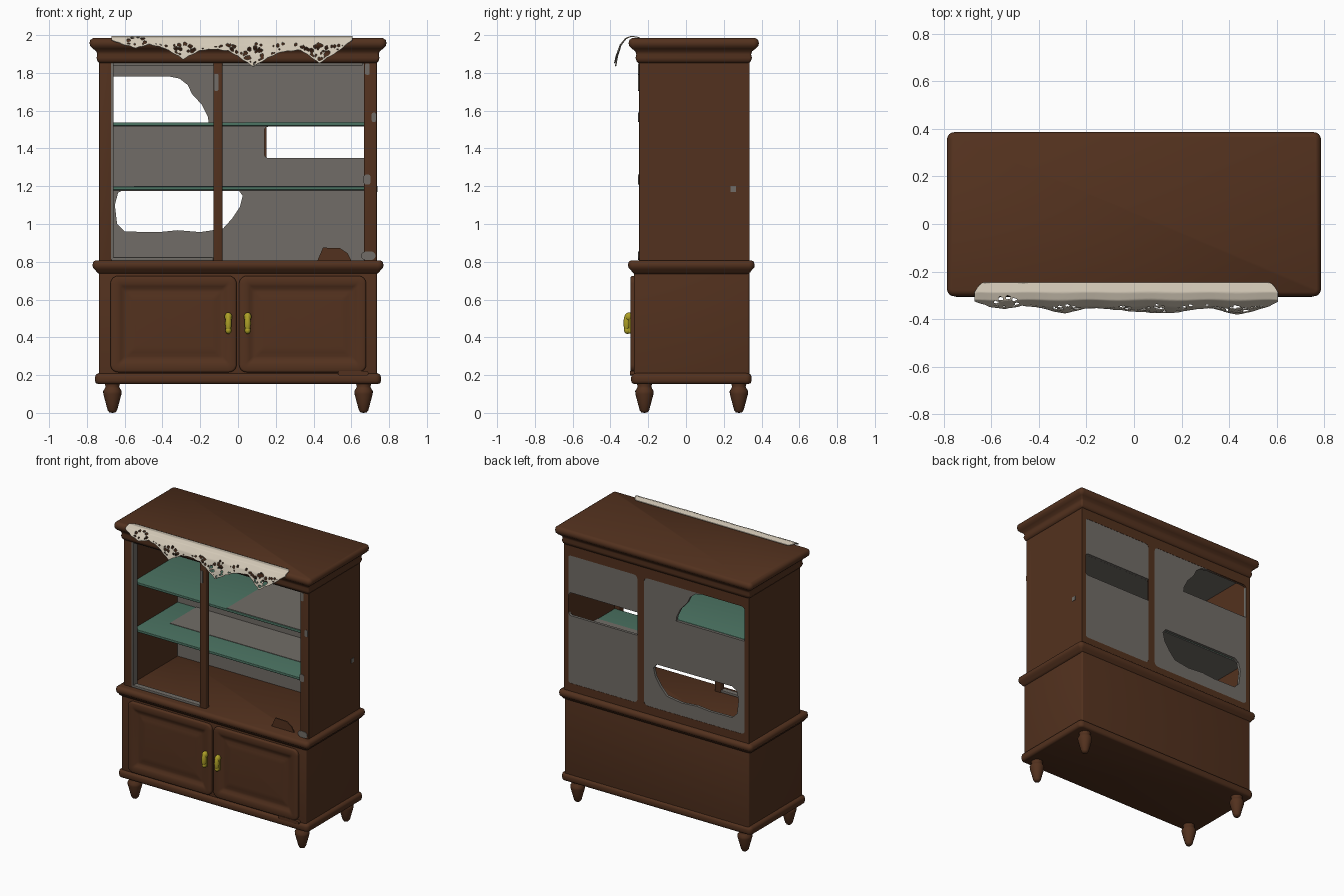
import bpy, bmesh, math, random
from mathutils import Matrix, Vector

if "Cube" in bpy.data.objects:
    bpy.data.objects.remove(bpy.data.objects["Cube"], do_unlink=True)


def material(name, rgb):
    m = bpy.data.materials.new(name)
    m.use_nodes = True
    m.diffuse_color = (*rgb, 1)
    m.node_tree.nodes["Principled BSDF"].inputs["Base Color"].default_value = (*rgb, 1)
    return m


WOOD = material("brown wood", (0.086, 0.031, 0.013))
GREY = material("grey backing", (0.165, 0.152, 0.135))
GREEN = material("green glass", (0.072, 0.175, 0.125))
CREAM = material("cream lace", (0.66, 0.59, 0.48))
BRASS = material("yellow brass", (0.42, 0.35, 0.02))


def finish(name, bm, mat, angle=40):
    """Turn the mesh into an object; angle 0 keeps it flat shaded."""
    bmesh.ops.recalc_face_normals(bm, faces=bm.faces)
    me = bpy.data.meshes.new(name)
    bm.to_mesh(me)
    bm.free()
    me.materials.append(mat)
    ob = bpy.data.objects.new(name, me)
    bpy.context.collection.objects.link(ob)
    if angle:
        bpy.ops.object.select_all(action="DESELECT")
        ob.select_set(True)
        bpy.context.view_layer.objects.active = ob
        bpy.ops.object.shade_smooth_by_angle(angle=math.radians(angle))
    return ob


def box(name, x, y, z, mat=WOOD, bevel=0.0):
    """Box from (min, max) ranges, with rounded edges."""
    bm = bmesh.new()
    size = [b - a for a, b in (x, y, z)]
    mid = [(a + b) / 2 for a, b in (x, y, z)]
    bmesh.ops.create_cube(bm, size=1, matrix=Matrix.Translation(mid) @ Matrix.Diagonal((*size, 1)))
    if bevel:
        bmesh.ops.bevel(bm, geom=bm.edges[:], offset=bevel, segments=4, profile=0.5, affect="EDGES")
    return finish(name, bm, mat, 40 if bevel else 0)


def rounded(x, z, r, n=6):
    """Rounded rectangle outline."""
    pts = []
    for i, (cx, cz) in enumerate([(x[1] - r, z[1] - r), (x[0] + r, z[1] - r),
                                  (x[0] + r, z[0] + r), (x[1] - r, z[0] + r)]):
        for k in range(n + 1):
            a = math.pi / 2 * (i + k / n)
            pts.append((cx + r * math.cos(a), cz + r * math.sin(a)))
    return pts


def stack(name, rings, mat=WOOD, angle=40):
    """Closed solid skinned through rings of points."""
    bm = bmesh.new()
    loops = [[bm.verts.new(p) for p in ring] for ring in rings]
    n = len(loops[0])
    for a, b in zip(loops, loops[1:]):
        for i in range(n):
            j = (i + 1) % n
            bm.faces.new([a[i], a[j], b[j], b[i]])
    bm.faces.new(loops[0])
    bm.faces.new(loops[-1])
    return finish(name, bm, mat, angle)


def plate(name, pts, y0, y1, mat=WOOD):
    return stack(name, [[(x, y, z) for x, z in pts] for y in (y0, y1)], mat)


def inset_ring(x, v, r, d):
    return rounded((x[0] + d, x[1] - d), (v[0] + d, v[1] - d), max(r - d, 0.012))


def moulding(name, x, y, steps):
    """Moulding around the carcass; steps are (inset, height)."""
    stack(name, [[(px, py, z) for px, py in inset_ring(x, y, 0.03, d)] for d, z in steps], WOOD, 65)


def cut(ob, outlines):
    for i, pts in enumerate(outlines):
        cutter = plate(f"{ob.name}_cutter_{i}", pts, 0.25, 0.4)
        cutter.hide_render = True
        cutter.hide_viewport = True
        mod = ob.modifiers.new("opening", "BOOLEAN")
        mod.operation, mod.solver, mod.object = "DIFFERENCE", "EXACT", cutter


# Carcass and mouldings
box("lower_cabinet", (-0.735, 0.735), (-0.275, 0.335), (0.19, 0.77), bevel=0.01)
moulding("base_moulding", (-0.757, 0.757), (-0.29, 0.347),
         [(0.015, 0.153), (0.004, 0.158), (0, 0.17), (0, 0.19), (0.004, 0.202), (0.015, 0.208), (0.025, 0.212)])
moulding("middle_moulding", (-0.77, 0.77), (-0.307, 0.363),
         [(0.035, 0.735), (0.022, 0.745), (0.014, 0.758), (0.002, 0.768), (0, 0.785), (0.004, 0.8), (0.018, 0.808)])
moulding("cornice", (-0.786, 0.786), (-0.304, 0.386),
         [(0.051, 1.853), (0.042, 1.863), (0.037, 1.88), (0.041, 1.898), (0.036, 1.914), (0.018, 1.928),
          (0.003, 1.942), (0, 1.958), (0.004, 1.974), (0.018, 1.984)])
box("ceiling", (-0.7, 0.7), (-0.22, 0.325), (1.846, 1.856), GREY)
for side, s in (("left", 1), ("right", -1)):
    box(f"{side}_wall", sorted((s * 0.7, s * 0.735)), (-0.245, 0.335), (0.8, 1.87))
    box(f"{side}_front_post", sorted((s * 0.667, s * 0.735)), (-0.25, -0.19), (0.8, 1.87), bevel=0.008)
box("front_mullion", (-0.13, -0.082), (-0.25, -0.205), (0.8, 1.865), bevel=0.008)

# Back: wooden frame with two openings, filled by a broken backing sheet
frame = box("back_frame", (-0.72, 0.72), (0.322, 0.335), (0.8, 1.87))
cut(frame, [rounded((-0.703, 0.1), (0.865, 1.782), 0.03), rounded((0.152, 0.71), (0.865, 1.782), 0.03)])
sheet = box("back_sheet", (-0.71, 0.71), (0.314, 0.3335), (0.8, 1.86), GREY)
torn = [(-0.7, 1.535), (-0.155, 1.535), (-0.16, 1.57), (-0.19, 1.63), (-0.245, 1.69),
        (-0.265, 1.735), (-0.31, 1.77), (-0.37, 1.782), (-0.7, 1.782)]
lower_gap = [(-0.6, 0.96), (-0.42, 0.957), (-0.32, 0.967), (-0.2, 0.957), (-0.08, 0.975), (-0.03, 1.03),
             (0.01, 1.09), (0.025, 1.15), (0.0, 1.182), (-0.6, 1.185), (-0.635, 1.165), (-0.652, 1.1), (-0.64, 1.0)]
cut(sheet, [torn, rounded((0.14, 0.7), (1.35, 1.515), 0.02), lower_gap])

# Glass shelves, with grey undersides and worn grey areas on top
for name, z in (("lower_shelf", 1.19), ("upper_shelf", 1.53)):
    box(name, (-0.7, 0.7), (-0.19, 0.313), (z - 0.01, z + 0.008), GREEN, 0.004)
    box(f"{name}_underside", (-0.698, 0.698), (-0.18, 0.312), (z - 0.014, z - 0.009), GREY)
box("upper_shelf_worn_top", (0.04, 0.698), (-0.185, 0.312), (1.535, 1.541), GREY)
box("lower_shelf_worn_top", (-0.55, 0.698), (0.01, 0.312), (1.195, 1.201), GREY)

# Grey edging round the narrow pane and worn grey chips
box("pane_edge_side", (-0.674, -0.658), (-0.25, -0.2), (0.81, 1.856), GREY, 0.004)
box("pane_edge_bottom", (-0.67, -0.13), (-0.25, -0.21), (0.806, 0.824), GREY, 0.004)
box("pane_edge_top", (-0.67, 0.66), (-0.235, -0.2), (1.838, 1.856), GREY, 0.004)
for i, (x, z, w, h) in enumerate([(0.72, 1.565, 0.012, 0.024), (0.683, 1.235, 0.018, 0.026),
                                  (0.69, 0.832, 0.038, 0.022), (0.685, 1.82, 0.012, 0.03),
                                  (-0.115, 1.75, 0.011, 0.045)]):
    plate(f"worn_chip_{i}", rounded((x - w, x + w), (z - h, z + h), w * 0.6), -0.253, -0.247, GREY)
box("side_chip", (0.733, 0.738), (0.235, 0.265), (1.17, 1.2), GREY)
plate("floor_splinter", [(0.42, 0.805), (0.6, 0.805), (0.58, 0.845), (0.54, 0.872), (0.45, 0.875)], -0.22, -0.212)
plate("door_splinter", rounded((0.53, 0.69), (0.198, 0.222), 0.01), -0.296, -0.27)

# Doors with raised rims and padded centre panels
door_steps = [(0, -0.26), (0, -0.286), (0.003, -0.291), (0.01, -0.294), (0.04, -0.294), (0.055, -0.289),
              (0.068, -0.28), (0.085, -0.279), (0.105, -0.284), (0.13, -0.286)]
for name, x in (("right_door", (-0.675, -0.008)), ("left_door", (0.006, 0.678))):
    stack(name, [[(px, y, pz) for px, pz in inset_ring(x, (0.215, 0.725), 0.04, d)] for d, y in door_steps], WOOD, 50)

# Brass drop handles
for name, s in (("right", -1), ("left", 1)):
    x = s * 0.051
    for part, z, y, size in (("boss", 0.508, -0.303, (0.02, 0.022, 0.024)),
                             ("drop", 0.475, -0.314, (0.017, 0.017, 0.05)),
                             ("tip", 0.437, -0.31, (0.016, 0.018, 0.019))):
        bm = bmesh.new()
        bmesh.ops.create_uvsphere(bm, u_segments=16, v_segments=10, radius=1,
                                  matrix=Matrix.Translation((x, y, z)) @ Matrix.Diagonal((*size, 1)))
        finish(f"{name}_handle_{part}", bm, BRASS, 60)
    plate(f"{name}_handle_backplate", rounded((x - 0.016, x + 0.016), (0.42, 0.53), 0.012), -0.302, -0.293, BRASS)

# Turned feet
for x in (-0.665, 0.665):
    for y in (-0.22, 0.28):
        bm = bmesh.new()
        prof = [(0, 0), (0.016, 0.002), (0.025, 0.014), (0.036, 0.055), (0.048, 0.1),
                (0.049, 0.115), (0.04, 0.13), (0.036, 0.14), (0.042, 0.16)]
        vs = [bm.verts.new((r, 0, z)) for r, z in prof]
        es = [bm.edges.new(p) for p in zip(vs, vs[1:])]
        bmesh.ops.spin(bm, geom=vs + es, cent=(0, 0, 0), axis=(0, 0, 1), angle=math.tau, steps=20)
        bmesh.ops.remove_doubles(bm, verts=bm.verts, dist=0.0005)
        bmesh.ops.translate(bm, vec=(x, y, 0), verts=bm.verts)
        finish(f"{'front' if y < 0 else 'back'}_{'left' if x > 0 else 'right'}_foot", bm, WOOD, 60)


# Lace runner: a scalloped sheet draped over the front edge and pierced with small holes
def lerp(table, t):
    for (a, p), (b, q) in zip(table, table[1:]):
        if t <= b:
            return p + (q - p) * max(0, (t - a) / (b - a))
    return table[-1][1]


hem = [(-0.67, 1.975), (-0.61, 1.945), (-0.54, 1.925), (-0.47, 1.945), (-0.39, 1.925), (-0.29, 1.868),
       (-0.2, 1.912), (-0.13, 1.92), (-0.05, 1.91), (0.08, 1.835), (0.16, 1.875), (0.23, 1.905),
       (0.33, 1.915), (0.43, 1.85), (0.52, 1.9), (0.57, 1.94), (0.605, 1.975)]
drape = [(0, Vector((0, -0.247, 1.987))), (0.2, Vector((0, -0.287, 1.994))), (0.36, Vector((0, -0.318, 1.983))),
         (0.55, Vector((0, -0.346, 1.948))), (0.8, Vector((0, -0.366, 1.89))), (1, Vector((0, -0.377, 1.835)))]
rng = random.Random(4)
holes = [(rng.uniform(-0.62, 0.57), rng.uniform(0.5, 0.97), rng.uniform(0.004, 0.009)) for _ in range(190)]
for cx, ct in ((-0.54, 0.47), (-0.29, 0.68), (0.08, 0.78), (0.43, 0.72)):
    holes += [(cx + 0.045 * math.cos(k * math.tau / 9), ct + 0.17 * math.sin(k * math.tau / 9), 0.01)
              for k in range(9)]
bm = bmesh.new()
nu, nv = 280, 40
rows = []
for i in range(nu + 1):
    x = -0.67 + 1.275 * i / nu
    end = 0.4 + 0.6 * (1.975 - lerp(hem, x)) / 0.14 + 0.015 * abs(math.sin(x * 60))
    start = 0.2 * max(0, 1 - min(x + 0.67, 0.605 - x) / 0.04) ** 2
    row = []
    for j in range(nv + 1):
        t = start + (end - start) * j / nv
        p = lerp(drape, t) + Vector((x, 0.005 * math.sin(x * 25) * t, 0))
        row.append((bm.verts.new(p), x, t, end))
    rows.append(row)
for i in range(nu):
    for j in range(nv):
        v, x, t, end = rows[i][j]
        pierced = t < end - 0.05 and any((x - hx) ** 2 + ((t - ht) * 0.23) ** 2 < r * r for hx, ht, r in holes)
        if not pierced:
            bm.faces.new([rows[a][b][0] for a, b in ((i, j), (i + 1, j), (i + 1, j + 1), (i, j + 1))])
bmesh.ops.delete(bm, geom=[v for v in bm.verts if not v.link_faces], context="VERTS")
lace = finish("lace_runner", bm, CREAM, 60)
solid = lace.modifiers.new("thickness", "SOLIDIFY")
solid.thickness = 0.005
solid.offset = 0
